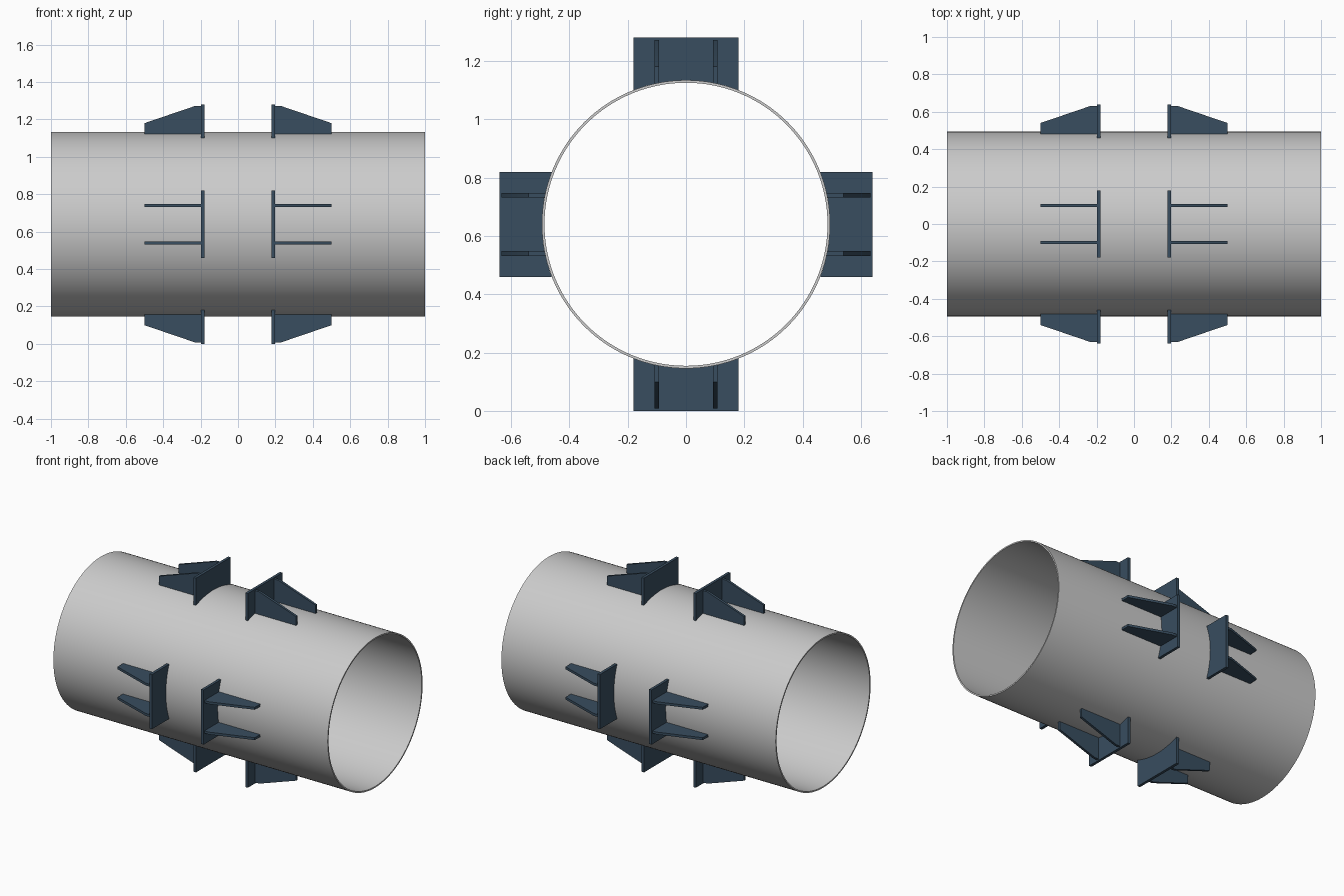
import bpy, bmesh
from math import sin, cos, pi, sqrt, asin, radians
from mathutils import Matrix, Vector

if "Cube" in bpy.data.objects:
    bpy.data.objects.remove(bpy.data.objects["Cube"])

R_OUT, R_IN, REACH = 0.494, 0.485, 0.64
CENTRE = Matrix.Translation((0, 0, REACH))

steel = bpy.data.materials.new("blue_steel")
steel.diffuse_color = (0.04, 0.075, 0.115, 1)
steel.use_nodes = True
steel.node_tree.nodes["Principled BSDF"].inputs["Base Color"].default_value = steel.diffuse_color


def make_object(name, bm, mat=None):
    bmesh.ops.recalc_face_normals(bm, faces=bm.faces)
    mesh = bpy.data.meshes.new(name)
    bm.to_mesh(mesh)
    bm.free()
    ob = bpy.data.objects.new(name, mesh)
    bpy.context.collection.objects.link(ob)
    if mat:
        mesh.materials.append(mat)
    bpy.ops.object.select_all(action='DESELECT')
    ob.select_set(True)
    bpy.context.view_layer.objects.active = ob
    bpy.ops.object.shade_smooth_by_angle(angle=radians(30))
    return ob


def prism(name, profile, depth, matrix):
    """Extrude a closed 3D profile along a depth vector."""
    bm = bmesh.new()
    face = bm.faces.new([bm.verts.new(p) for p in profile])
    ext = bmesh.ops.extrude_face_region(bm, geom=[face], use_keep_orig=True)
    verts = [g for g in ext["geom"] if isinstance(g, bmesh.types.BMVert)]
    bmesh.ops.translate(bm, verts=verts, vec=Vector(depth))
    bmesh.ops.transform(bm, matrix=matrix, verts=bm.verts)
    return make_object(name, bm, steel)


# Pipe: thin-walled tube along x
SEG = 128
bm = bmesh.new()
loops = []
for x, r in ((-1, R_OUT), (1, R_OUT), (1, R_IN), (-1, R_IN)):
    loops.append([bm.verts.new((x, r * cos(2 * pi * i / SEG), r * sin(2 * pi * i / SEG)))
                  for i in range(SEG)])
for k in range(4):
    a, b = loops[k], loops[(k + 1) % 4]
    for i in range(SEG):
        j = (i + 1) % SEG
        bm.faces.new((a[i], a[j], b[j], b[i]))
bmesh.ops.transform(bm, matrix=CENTRE, verts=bm.verts)
make_object("pipe", bm)

# Stop plate profile: square outside, arc saddle against the pipe
HALF = 0.18
limit = asin(HALF / R_OUT)
arc = [limit * (1 - i / 8) for i in range(17)]
plate = [(0.18, -HALF, REACH), (0.18, HALF, REACH)]
plate += [(0.18, R_OUT * sin(t), R_OUT * cos(t)) for t in arc]

# Gusset profile: tapered fin standing on the pipe
foot = sqrt(R_OUT ** 2 - 0.108 ** 2)


def gusset(y):
    return [(0.198, y, foot), (0.5, y, foot), (0.5, y, 0.54),
            (0.23, y, 0.632), (0.198, y, 0.632)]


# Four brackets around the pipe, mirrored to both ends
for n, side in enumerate(("top", "front", "bottom", "back")):
    for end, sx in (("right", 1), ("left", -1)):
        m = CENTRE @ Matrix.Rotation(n * pi / 2, 4, 'X') @ Matrix.Diagonal((sx, 1, 1, 1))
        prism(f"{side}_{end}_stop_plate", plate, (0.018, 0, 0), m)
        for g, y in enumerate((-0.108, 0.092)):
            prism(f"{side}_{end}_gusset_{g + 1}", gusset(y), (0, 0.016, 0), m)
